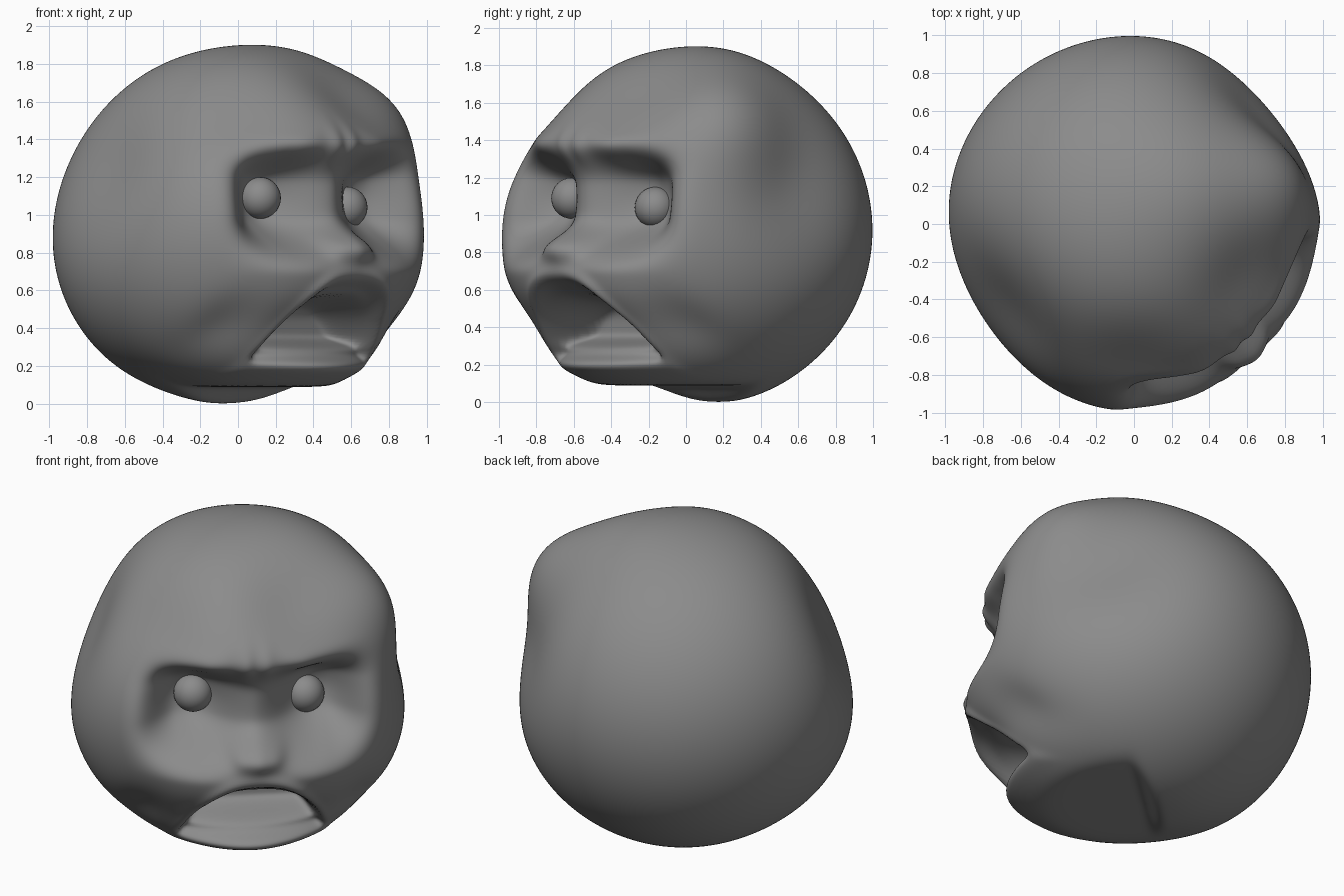
import bpy, math
from mathutils import Vector

if "Cube" in bpy.data.objects:
    bpy.data.objects.remove(bpy.data.objects["Cube"])

# Face frame: F points out of the face, S to its side, z is up
AZ = math.radians(42.4)
F = Vector((math.sin(AZ), -math.cos(AZ), 0))
S = Vector((math.cos(AZ), math.sin(AZ), 0))
CZ = 0.94

skin = bpy.data.materials.new("dark_grey")
skin.diffuse_color = (0.26, 0.26, 0.26, 1)
skin.use_nodes = True
skin.node_tree.nodes["Principled BSDF"].inputs["Base Color"].default_value = skin.diffuse_color


def step(a, b, x):
    t = max(0.0, min(1.0, (x - a) / (b - a)))
    return t * t * (3 - 2 * t)


def mix(a, b, t):
    return a + (b - a) * t


def bump(x, y, sx, sy):
    return math.exp(-(x / sx) ** 2 - (y / sy) ** 2)


def soft_max(a, b, k=0.03):
    return 0.5 * (a + b + math.sqrt((a - b) ** 2 + k * k))


def curve(points, x):
    for (x0, y0), (x1, y1) in zip(points, points[1:]):
        if x <= x1:
            return mix(y0, y1, step(x0, x1, x))
    return points[-1][1]


EYE_PLANE = [(0, 0.75), (0.38, 0.59), (0.6, 0.57), (1, 0.6)]

# Broad skull swellings and dents: direction (side, face, up), width, amount
SKULL = [((0.90, 0.05, 0.25), 0.45, -0.12),    # temple
         ((-0.90, -0.12, 0.38), 0.50, -0.15),  # other temple
         ((0.74, 0.34, 0.60), 0.33, 0.12),     # skull corner
         ((0.39, 0.06, 0.92), 0.35, 0.04),     # crown
         ((-0.51, 0.56, 0.65), 0.35, -0.06),   # forehead side
         ((0.22, 0.62, 0.72), 0.30, -0.06),    # forehead hollow
         ((-0.36, -0.05, -0.92), 0.33, -0.05)]  # underside
SKULL = [(S * d[0] + F * d[1] + Vector((0, 0, d[2])), w, a) for d, w, a in SKULL]


def sculpt(p):
    p = p * (1 + sum(a * math.exp(-(p - d).length_squared / w ** 2) for d, w, a in SKULL))
    s, f, z = p.dot(S), p.dot(F), CZ + p.z * 0.965
    f0, a = f, abs(s)
    front = step(0.0, 0.3, f0)
    if f0 > 0:
        # sunken eye band below the brow
        top = 1 - step(1.18, mix(1.54, 1.43, step(0.0, 0.3, a)), z - 0.04 * a)
        band = top * step(0.70, 1.0, z) * (1 - step(0.42, 0.80, a))
        f = mix(f, min(f, curve(EYE_PLANE, a)), band)
        g = 0.0
        # round eye sockets
        g -= 0.10 * bump(a - 0.34, z - 1.11, 0.2, 0.19)
        # brow ridge and frown folds
        g += 0.03 * bump(a - 0.25, z - 1.37, 0.25, 0.07)
        g += 0.025 * bump(a - 0.055, z - 1.38, 0.045, 0.10)
        # nose, with a dip between nose and lip
        g += 0.10 * bump(s, z - 0.86, 0.12, 0.085)
        g += 0.03 * bump(a - 0.11, z - 0.85, 0.05, 0.05)
        g -= 0.05 * bump(s, z - 0.71, 0.22, 0.09)
        # hollows under the cheeks, recessed mouth area
        g -= 0.05 * bump(a - 0.62, z - 0.42, 0.12, 0.16)
        g -= 0.08 * bump(s, z - 0.42, 0.45, 0.14)
        # chin and lower lip
        g += 0.07 * bump(s, z - 0.18, 0.36, 0.09)
        f += g * front
        # mouth: lip roll, gum shelf, then deep cavity
        upper = 0.21 + 0.45 * (1 - min(1.5, a / 0.43) ** 3)
        inside = min(upper - z, z - 0.235)
        f += 0.025 * math.exp(-((inside + 0.04) / 0.035) ** 2) * front * (a < 0.6)
        f = mix(f, f - 0.10, step(-0.015, 0.045, inside))
        deep = step(0.06, 0.13, inside)
        f = mix(f, min(f, 0.38 + 0.05 * step(0.45, 0.6, z)), deep)
    # flattened base with the jaw underside stepped up
    floor = 0.10 * step(-0.18, -0.04, f0) * (1 - step(0.5, 0.75, a))
    z = soft_max(z, floor)
    return S * s + F * f + Vector((0, 0, z))


# Head
bpy.ops.mesh.primitive_ico_sphere_add(subdivisions=7, radius=1)
head = bpy.context.object
head.name = "head"
for v in head.data.vertices:
    v.co = sculpt(v.co.copy())
low = min(v.co.z for v in head.data.vertices)
for v in head.data.vertices:
    v.co.z -= low
mod = head.modifiers.new("soften", 'SMOOTH')
mod.factor = 0.5
mod.iterations = 8
bpy.ops.object.shade_smooth()
head.data.materials.append(skin)

# Eyeballs
for name, side, out, z in (("eye_left", -0.325, 0.53, 1.09), ("eye_right", 0.315, 0.51, 1.04)):
    loc = S * side + F * out + Vector((0, 0, z))
    bpy.ops.mesh.primitive_uv_sphere_add(segments=32, ring_count=16, radius=0.11, location=loc)
    eye = bpy.context.object
    eye.name = name
    bpy.ops.object.shade_smooth()
    eye.data.materials.append(skin)
